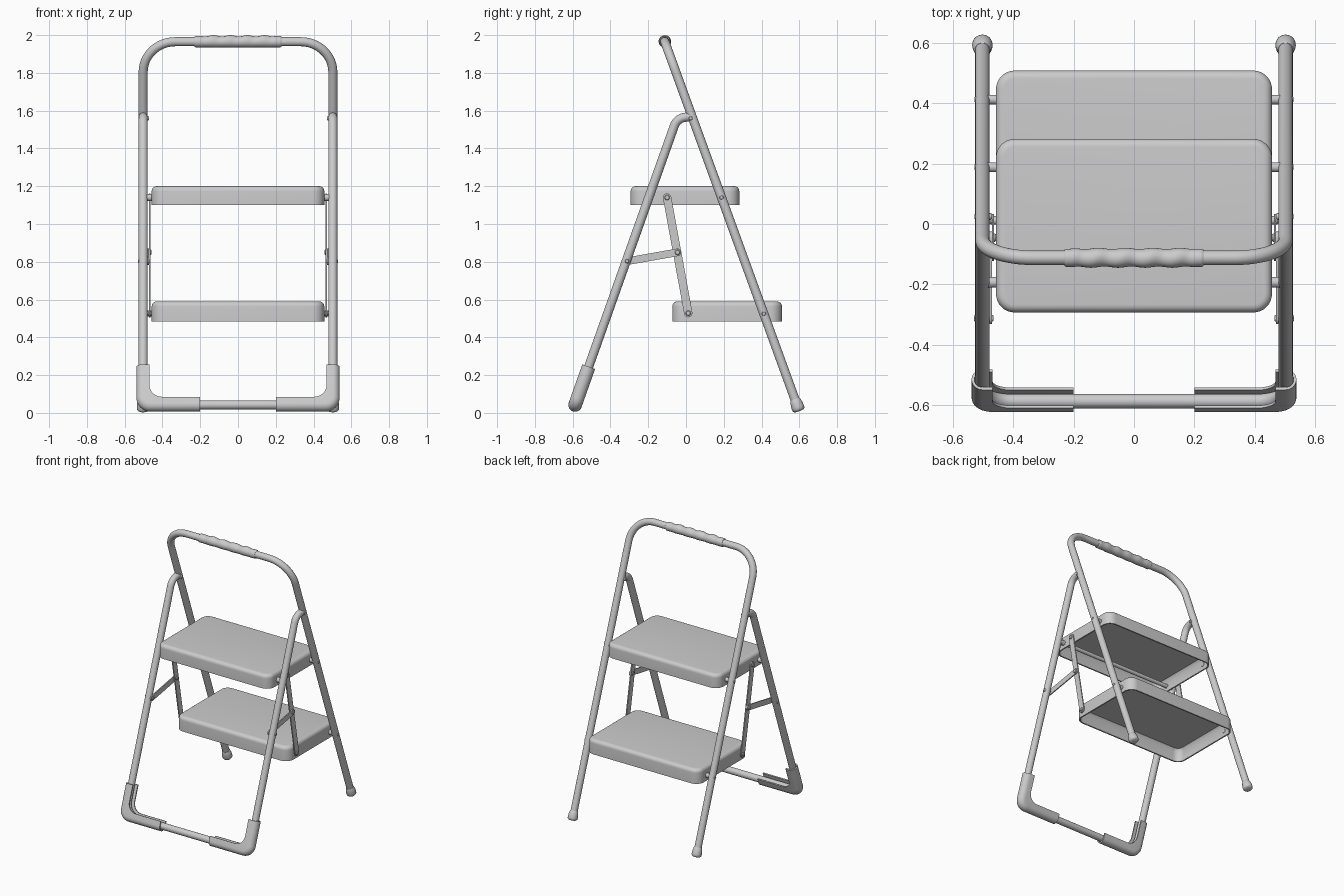
import bpy, bmesh, math
from mathutils import Vector as V

if "Cube" in bpy.data.objects:
    bpy.data.objects.remove(bpy.data.objects["Cube"])

X = 0.502                      # half spacing of the side tubes
R = 0.024                      # tube radius


def finish(name, bm, mirror=False):
    bmesh.ops.recalc_face_normals(bm, faces=bm.faces)
    me = bpy.data.meshes.new(name)
    bm.to_mesh(me)
    bm.free()
    ob = bpy.data.objects.new(name, me)
    bpy.context.collection.objects.link(ob)
    bpy.ops.object.select_all(action='DESELECT')
    ob.select_set(True)
    bpy.context.view_layer.objects.active = ob
    bpy.ops.object.shade_smooth_by_angle(angle=math.radians(40))
    if mirror:
        ob.modifiers.new("mirror", 'MIRROR')
    return ob


def circle(r=1.0, n=24):
    return [(r * math.cos(2 * math.pi * i / n), r * math.sin(2 * math.pi * i / n)) for i in range(n)]


def fillet(pts, radii, n=10):
    """Polyline with each inner corner replaced by an arc."""
    pts = [V(p) for p in pts]
    out = [pts[0]]
    for a, p, b, r in zip(pts, pts[1:], pts[2:], radii):
        u, v = (a - p).normalized(), (b - p).normalized()
        h = u.angle(v) / 2
        c = p + (u + v).normalized() * r / math.sin(h)
        s = (p + u * r / math.tan(h) - c).normalized()
        e = (p + v * r / math.tan(h) - c).normalized()
        out += [c + s.slerp(e, i / n).normalized() * r for i in range(n + 1)]
    return out + [pts[-1]]


def sweep(name, path, profile, b, scales=None, outer=None, shape=None, mirror=False):
    """Sweep a closed profile; 'outer' is a second rail for points with p <= 0."""
    path = [V(p) for p in path]
    b, bm, rings = V(b), bmesh.new(), []
    for i, p in enumerate(path):
        t = V((0, 0, 0))
        if i:
            t += (p - path[i - 1]).normalized()
        if i < len(path) - 1:
            t += (path[i + 1] - p).normalized()
        t.normalize()
        b = (b - t * b.dot(t)).normalized()
        n = t.cross(b)
        s = scales[i] if scales else 1
        ring = []
        for u, w in profile:
            k = shape(p, u, w) if shape else s
            o = outer[i] if outer and u <= 0 else p
            ring.append(bm.verts.new(o + n * u * k + b * w * k))
        rings.append(ring)
    m = len(profile)
    for r0, r1 in zip(rings, rings[1:]):
        for j in range(m):
            bm.faces.new((r0[j], r0[(j + 1) % m], r1[(j + 1) % m], r1[j]))
    bm.faces.new(rings[0])
    bm.faces.new(rings[-1])
    return finish(name, bm, mirror)


def pin(name, x0, x1, y, z, r):
    """Round pin along x with a softly chamfered end, mirrored."""
    c = 0.004
    sweep(name, [(x0, y, z), (x0 + c, y, z), (x1 - c, y, z), (x1, y, z)], circle(1, 16),
          (0, 0, 1), [r * .75, r, r, r * .75], mirror=True)


def link(name, x0, x1, a, b, r):
    """Flat bar with round ends between two (y, z) points, mirrored."""
    ang = math.atan2(b[1] - a[1], b[0] - a[0])
    prof = []
    for c, s in ((a, ang + math.pi / 2), (b, ang - math.pi / 2)):
        for i in range(11):
            q = s + math.pi * i / 10
            prof.append((-(c[0] + r * math.cos(q)), c[1] + r * math.sin(q)))
    sweep(name, [(x0, 0, 0), (x1, 0, 0)], prof, (0, 0, 1), mirror=True)


def step(name, y0, y1, z0, z1, hx=0.457, rc=0.062):
    """Open-bottomed tread: rounded-rectangle rings stacked inside, then outside."""
    e = 0.026
    levels = [(0, z0)]
    for i in range(7):
        q = math.pi / 2 * i / 6
        levels.append((e * (1 - math.cos(q)), z1 - e + e * math.sin(q)))
    inside = [(0.01, z0), (0.01, z1 - 0.03), (0.024, z1 - 0.012)]
    bm = bmesh.new()

    def ring(d, z):
        r, out = rc - d, []
        for k, (sx, y) in enumerate(((1, y1 - rc), (-1, y1 - rc), (-1, y0 + rc), (1, y0 + rc))):
            for i in range(9):
                q = math.pi / 2 * (k + i / 8)
                out.append(bm.verts.new((sx * (hx - rc) + r * math.cos(q), y + r * math.sin(q), z)))
        return out

    rings = [ring(*l) for l in inside[::-1] + levels]
    for a, b in zip(rings, rings[1:]):
        for j in range(len(a)):
            k = (j + 1) % len(a)
            bm.faces.new((a[j], a[k], b[k], b[j]))
    bm.faces.new(rings[0])
    bm.faces.new(rings[-1])
    finish(name, bm)


# Rear frame: inverted U with the handle at the top
top, foot = V((0, -0.112, 1.965)), V((0, 0.592, 0.03))
down = (foot - top).normalized()
side = V((X, 0, 0))
sweep("rear_frame", fillet([foot + side, top + side, top - side, foot - side], [.17, .17], 16),
      circle(R), V((1, 0, 0)).cross(down))

# Rippled handle grip
N = 90
grip = [V((-0.23 + 0.46 * i / N, top.y, top.z)) for i in range(N + 1)]


def ripple(p, u, w):
    fade = min(1, max(0, (0.21 - abs(p.x)) / 0.03))
    end = 0.88 if abs(p.x) > 0.2295 else 1
    wave = 0.5 + 0.5 * math.cos(2 * math.pi * (p.x + 0.04) / 0.09 + 0.9 * u)
    return end * (0.030 + 0.007 * fade * (wave - 0.3) * (0.6 + 0.4 * w))


sweep("handle_grip", grip, circle(), (0, 0, 1), shape=ripple)

# Rear rubber feet
base = foot + side
sweep("rear_foot", [base + down * d for d in (-.045, -.04, -.02, .0, .012, .019, .022)],
      circle(), (1, 0, 0), [.025, .028, .032, .034, .033, .027, .018], mirror=True)

# Front frame: U with its bar on the floor, upper ends bent back into the rear frame
fb = V((0, -0.587, 0.042))
ft = V((0, -0.047, 1.562))
end = V((0, 0.022, 1.567))
up = (ft - fb).normalized()
sweep("front_frame", fillet([end + side, ft + side, fb + side, fb - side, ft - side, end - side],
                            [.07, .1, .1, .07]), circle(R), (1, 0, 0))

# Front corner shoes: U-shaped channel around each lower corner
pts = [fb + side + up * 0.215, fb + side, fb + V((0.2, 0, 0))]
ro, ri, lip = 0.036, 0.027, 0.033
arc = [math.pi / 2 + math.pi * i / 12 for i in range(13)]
channel = [(lip, ro)] + [(ro * math.cos(q) - 1e-6, ro * math.sin(q)) for q in arc] + [(lip, -ro), (lip, -ri)]
channel += [(ri * math.cos(q) - 1e-6, ri * math.sin(q)) for q in arc[::-1]] + [(lip, ri)]
sweep("front_shoe", fillet(pts, [.1]), channel, up.cross(V((1, 0, 0))) * -1,
      outer=fillet(pts, [.04]), mirror=True)

# Treads
step("upper_step", -0.293, 0.282, 1.10, 1.20)
step("lower_step", -0.072, 0.508, 0.485, 0.59)

# Rod under the upper tread
sweep("cross_rod", [(-X, -0.193, 1.14), (X, -0.193, 1.14)], circle(0.014, 16), (0, 0, 1))

# Tread pins and rivet heads on the tubes
for y, z in ((0.188, 1.14), (0.412, 0.525)):
    pin("step_pin", 0.445, 0.5, y, z, 0.016)
    pin("step_rivet", 0.5, 0.528, y, z, 0.011)
pin("front_pin", 0.445, 0.5, -0.193, 1.14, 0.018)
pin("pivot_rivet", 0.47, 0.528, 0.025, 1.56, 0.011)

# Folding linkage
link("long_link", 0.463, 0.471, (-0.1, 1.14), (0.012, 0.528), 0.022)
link("short_link", 0.471, 0.479, (-0.045, 0.85), (-0.312, 0.803), 0.02)
for y, z in ((-0.1, 1.14), (0.012, 0.528)):
    pin("link_pin", 0.447, 0.478, y, z, 0.014)
pin("link_joint", 0.457, 0.486, -0.045, 0.85, 0.014)
pin("link_leg_pin", 0.465, 0.53, -0.312, 0.803, 0.011)
